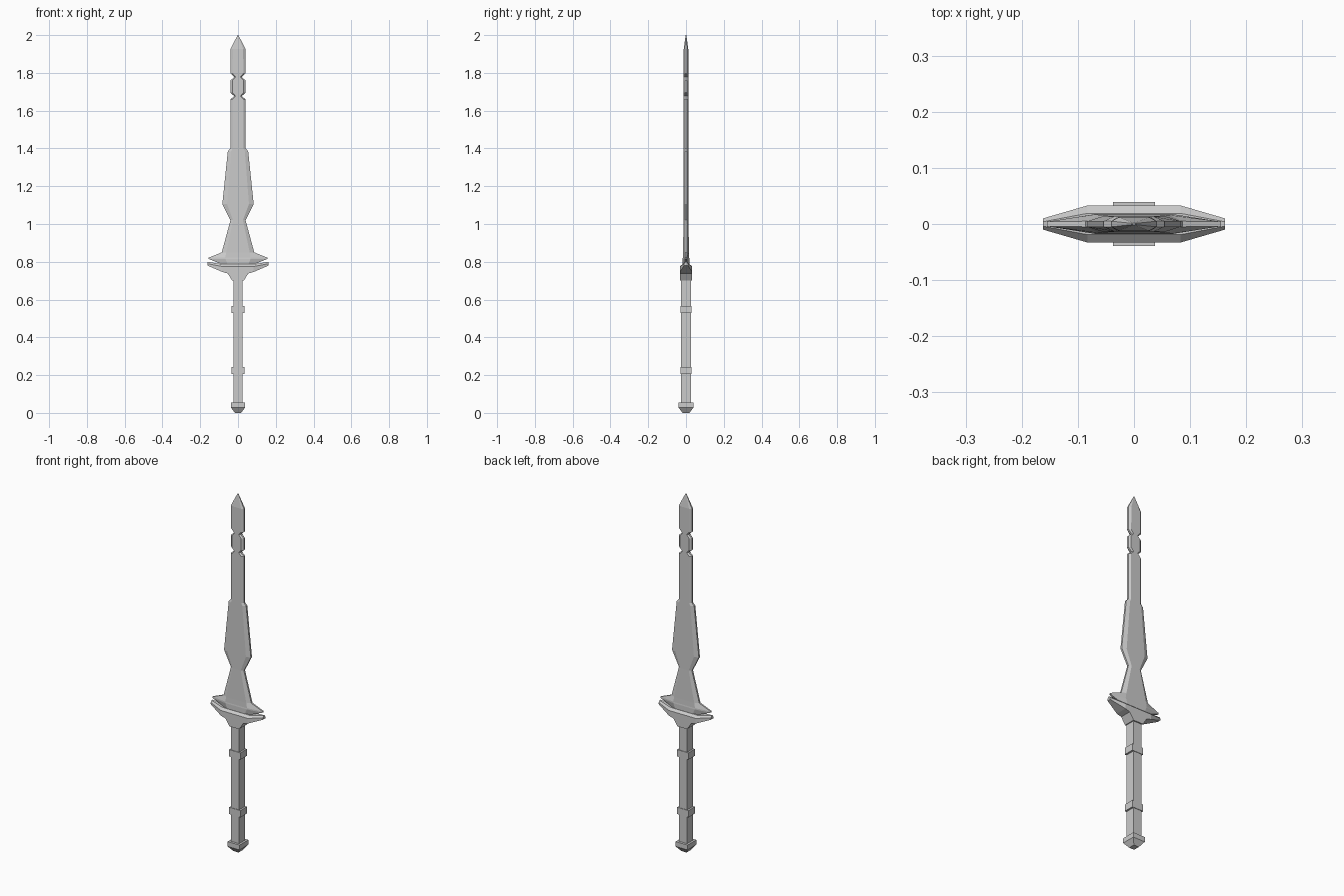
import bpy, bmesh


def loft(name, rings):
    """Skin a list of equal-sized closed rings and cap both ends."""
    bm = bmesh.new()
    loops = [[bm.verts.new(p) for p in ring] for ring in rings]
    n = len(loops[0])
    for a, b in zip(loops, loops[1:]):
        for i in range(n):
            j = (i + 1) % n
            bm.faces.new((a[i], a[j], b[j], b[i]))
    bm.faces.new(loops[0])
    bm.faces.new(loops[-1])
    bmesh.ops.remove_doubles(bm, verts=bm.verts, dist=0.00001)
    bmesh.ops.recalc_face_normals(bm, faces=bm.faces)
    mesh = bpy.data.meshes.new(name)
    bm.to_mesh(mesh)
    bm.free()
    obj = bpy.data.objects.new(name, mesh)
    bpy.context.collection.objects.link(obj)
    return obj


def rect(z, x, y):
    return [(-x, -y, z), (x, -y, z), (x, y, z), (-x, y, z)]


def blade_ring(z, w, flat, t, e):
    # flat broad faces, bevelled towards narrow side edges
    return [(-w, -e, z), (-flat, -t, z), (flat, -t, z), (w, -e, z),
            (w, e, z), (flat, t, z), (-flat, t, z), (-w, e, z)]


def guard_ring(x, bottom, shoulder, top, y, y_top):
    return [(x, -y, bottom), (x, y, bottom), (x, y, shoulder),
            (x, y_top, top), (x, -y_top, top), (x, -y, shoulder)]


# Blade: height, half width, half flat width, half thickness, half edge
blade = [
    (0.77, 0.070, 0.050, 0.018, 0.010), (0.787, 0.085, 0.055, 0.018, 0.008),
    (0.815, 0.155, 0.066, 0.018, 0.004), (0.822, 0.155, 0.068, 0.017, 0.004),
    (0.85, 0.086, 0.062, 0.016, 0.005), (1.02, 0.040, 0.026, 0.013, 0.005),
    (1.105, 0.083, 0.058, 0.013, 0.005), (1.385, 0.054, 0.036, 0.013, 0.005),
    (1.40, 0.041, 0.029, 0.013, 0.005), (1.66, 0.040, 0.029, 0.013, 0.005),
    (1.677, 0.020, 0.013, 0.013, 0.005), (1.695, 0.040, 0.029, 0.013, 0.005),
    (1.76, 0.040, 0.029, 0.013, 0.005), (1.778, 0.020, 0.013, 0.013, 0.005),
    (1.797, 0.040, 0.029, 0.013, 0.005), (1.926, 0.040, 0.027, 0.012, 0.005),
    (2.0, 0.002, 0.001, 0.002, 0.001),
]
loft("blade", [blade_ring(*row) for row in blade])

# Cross guard, right half stations mirrored to the left
half = [(0.03, 0.70, 0.775, 0.787, 0.033, 0.019),
        (0.055, 0.738, 0.775, 0.787, 0.033, 0.019),
        (0.083, 0.746, 0.775, 0.787, 0.033, 0.019),
        (0.162, 0.780, 0.790, 0.800, 0.010, 0.004)]
stations = [(-s[0], *s[1:]) for s in reversed(half)] + half
loft("cross_guard", [guard_ring(*s) for s in stations])

# Square grip and its raised bands
loft("grip", [rect(0.04, 0.025, 0.026), rect(0.72, 0.025, 0.026)])
for name, z in (("lower_grip_band", 0.225), ("upper_grip_band", 0.548)):
    loft(name, [rect(z - 0.019, 0.035, 0.029), rect(z + 0.019, 0.035, 0.029)])

# Pommel with tapered foot
loft("pommel", [rect(0.0, 0.016, 0.018), rect(0.008, 0.022, 0.024),
                rect(0.028, 0.037, 0.039), rect(0.055, 0.037, 0.039)])
